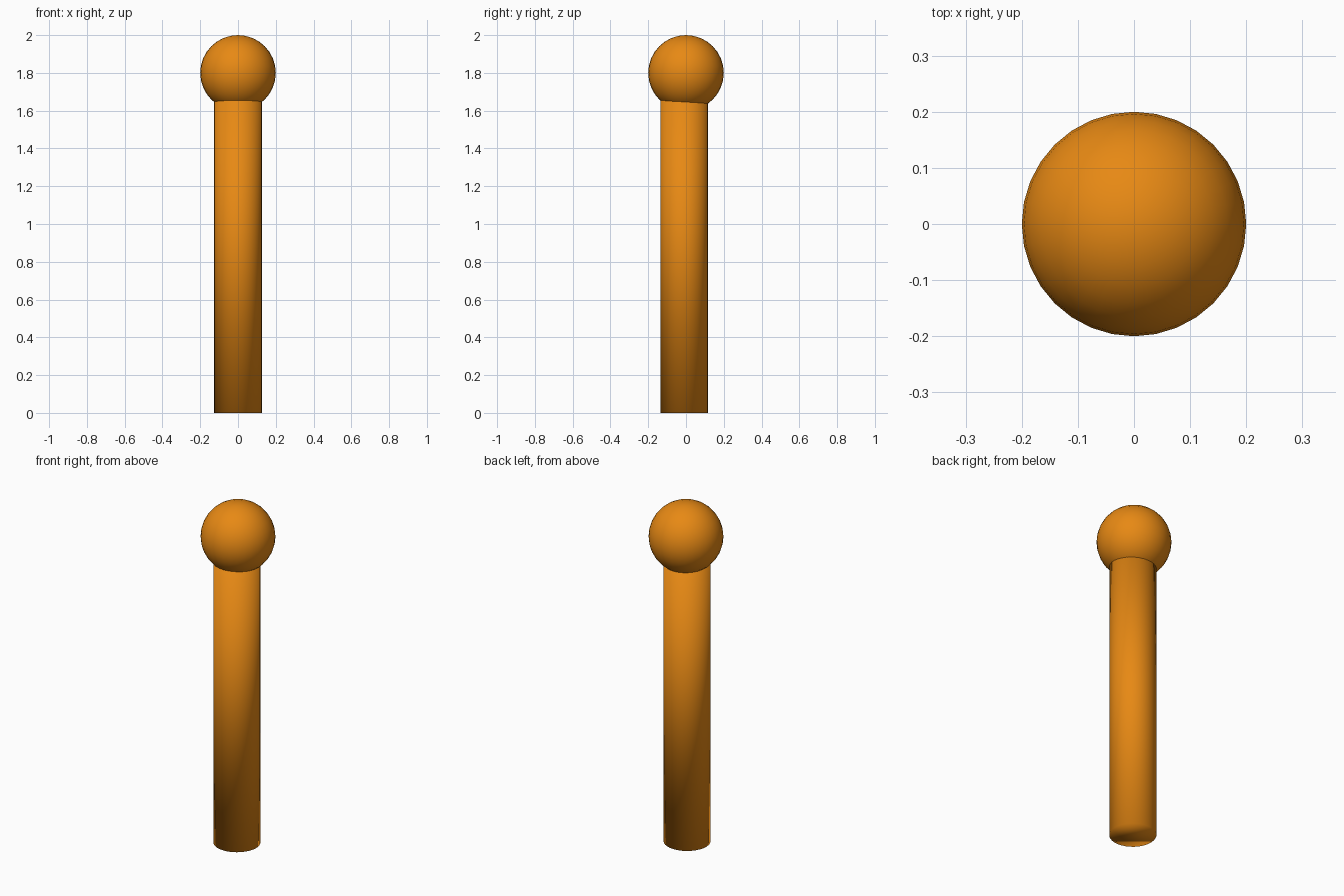
import bpy

if "Cube" in bpy.data.objects:
    bpy.data.objects.remove(bpy.data.objects["Cube"])

# Orange finish shared by both parts
orange = bpy.data.materials.new("orange")
orange.diffuse_color = (0.8, 0.25, 0.007, 1.0)
orange.use_nodes = True
orange.node_tree.nodes["Principled BSDF"].inputs["Base Color"].default_value = orange.diffuse_color


def finish(name):
    obj = bpy.context.object
    obj.name = name
    obj.data.materials.append(orange)
    bpy.ops.object.shade_smooth()
    return obj


# Round post, slightly forward of the knob; its top is buried in the knob
POST_TOP = 1.75
bpy.ops.mesh.primitive_cylinder_add(
    vertices=32, radius=0.126, depth=POST_TOP, location=(0, -0.01, POST_TOP / 2))
finish("post")

# Ball knob on top
bpy.ops.mesh.primitive_uv_sphere_add(
    segments=32, ring_count=16, radius=0.2, location=(0, 0, 1.8))
finish("knob")
